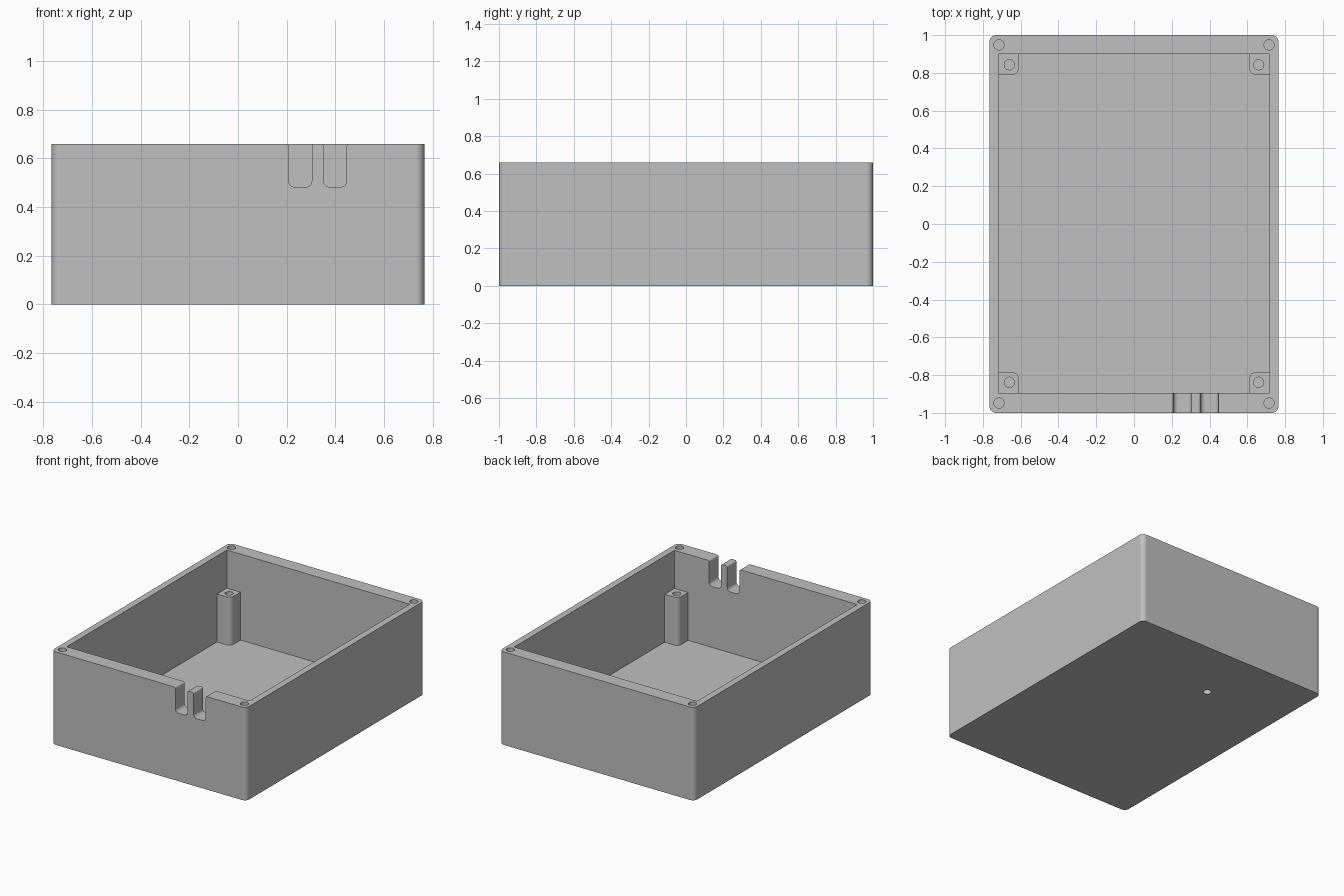
import bpy
import bmesh
import math
from mathutils import Vector

if "Cube" in bpy.data.objects:
    bpy.data.objects.remove(bpy.data.objects["Cube"], do_unlink=True)

HALF_X, HALF_Y, TOP = 0.765, 1.0, 0.66
IN_X, IN_FRONT, IN_BACK, FLOOR = 0.718, -0.895, 0.90, 0.05
POST_TOP, HOLE_R = 0.39, 0.027

grey = bpy.data.materials.new("light grey plastic")
grey.use_nodes = True
grey.diffuse_color = (0.527, 0.527, 0.527, 1)
grey.node_tree.nodes["Principled BSDF"].inputs["Base Color"].default_value = grey.diffuse_color


def rounded(corners, steps=8):
    """Outline with each right-angle corner (x, y, radius) rounded."""
    pts = []
    for i, (x, y, r) in enumerate(corners):
        p = Vector((x, y))
        if r == 0:
            pts.append(p)
            continue
        to_prev = (Vector(corners[i - 1][:2]) - p).normalized()
        to_next = (Vector(corners[(i + 1) % len(corners)][:2]) - p).normalized()
        centre = p + r * (to_prev + to_next)
        for k in range(steps + 1):
            t = math.pi / 2 * k / steps
            pts.append(centre - r * (to_next * math.cos(t) + to_prev * math.sin(t)))
    return pts


def rectangle(x0, x1, y0, y1, radii=(0, 0, 0, 0)):
    spots = ((x0, y0), (x1, y0), (x1, y1), (x0, y1))
    return rounded([(x, y, r) for (x, y), r in zip(spots, radii)])


def circle(x, y, r, n=32):
    return [Vector((x + r * math.cos(2 * math.pi * k / n),
                    y + r * math.sin(2 * math.pi * k / n))) for k in range(n)]


def prism(name, outline, low, high, along_y=False):
    """Extrude an outline along z, or an (x, z) outline along y."""
    def place(p, d):
        return (p.x, d, p.y) if along_y else (p.x, p.y, d)
    bm = bmesh.new()
    face = bm.faces.new([bm.verts.new(place(p, low)) for p in outline])
    new = bmesh.ops.extrude_face_region(bm, geom=[face])["geom"]
    shift = Vector(place(Vector((0, 0)), high - low))
    bmesh.ops.translate(bm, vec=shift, verts=[g for g in new if isinstance(g, bmesh.types.BMVert)])
    bmesh.ops.remove_doubles(bm, verts=bm.verts, dist=1e-5)
    bmesh.ops.recalc_face_normals(bm, faces=bm.faces)
    mesh = bpy.data.meshes.new(name)
    bm.to_mesh(mesh)
    bm.free()
    mesh.materials.append(grey)
    obj = bpy.data.objects.new(name, mesh)
    bpy.context.collection.objects.link(obj)
    return obj


def combine(target, tool, operation):
    mod = target.modifiers.new(operation.lower(), "BOOLEAN")
    mod.operation, mod.solver, mod.object = operation, "EXACT", tool
    bpy.context.view_layer.objects.active = target
    bpy.ops.object.modifier_apply(modifier=mod.name)
    bpy.data.objects.remove(tool, do_unlink=True)


# Outer shell with rounded vertical edges, hollowed from above
R = 0.035
box = prism("enclosure_base", rectangle(-HALF_X, HALF_X, -HALF_Y, HALF_Y, (R,) * 4), 0, TOP)
combine(box, prism("cavity", rectangle(-IN_X, IN_X, IN_FRONT, IN_BACK), FLOOR, TOP + 0.1), "DIFFERENCE")

# Corner posts, rounded on the edge facing the middle
SINK = 0.015
for side in (-1, 1):
    for y_wall, y_edge in ((IN_FRONT - SINK, -0.785), (IN_BACK + SINK, 0.79)):
        x0, x1 = sorted((side * (IN_X + SINK), side * 0.61))
        y0, y1 = sorted((y_wall, y_edge))
        radii = [R if (x, y) == (side * 0.61, y_edge) else 0
                 for x, y in ((x0, y0), (x1, y0), (x1, y1), (x0, y1))]
        post = prism("post", rectangle(x0, x1, y0, y1, radii), FLOOR - SINK, POST_TOP)
        combine(box, post, "UNION")

# Screw holes in the posts and the rim
for side in (-1, 1):
    for y in (-0.838, 0.843):
        combine(box, prism("hole", circle(side * 0.66, y, HOLE_R), 0.1, POST_TOP + 0.05), "DIFFERENCE")
    for y in (-0.948, 0.948):
        combine(box, prism("hole", circle(side * 0.715, y, HOLE_R), 0.4, TOP + 0.05), "DIFFERENCE")

# Two cable slots in the front wall, rounded below and eased at the rim
EASE = 0.012
for a, b in ((0.208, 0.303), (0.352, 0.446)):
    slot = rounded([(a - EASE, TOP + 0.05, 0), (a - EASE, TOP, 0), (a, TOP, EASE),
                    (a, 0.482, 0.025), (b, 0.482, 0.025),
                    (b, TOP, EASE), (b + EASE, TOP, 0), (b + EASE, TOP + 0.05, 0)])
    combine(box, prism("slot", slot, -1.05, IN_FRONT + 0.05, along_y=True), "DIFFERENCE")

# Shallow blind hole in the underside
combine(box, prism("hole", circle(-0.17, 0.545, HOLE_R), -0.05, 0.03), "DIFFERENCE")

# Smooth rounded edges while keeping the walls flat
bpy.ops.object.select_all(action="DESELECT")
box.select_set(True)
bpy.context.view_layer.objects.active = box
bpy.ops.object.shade_smooth_by_angle(angle=math.radians(30))
weighted = box.modifiers.new("flat_walls", "WEIGHTED_NORMAL")
weighted.keep_sharp = True
